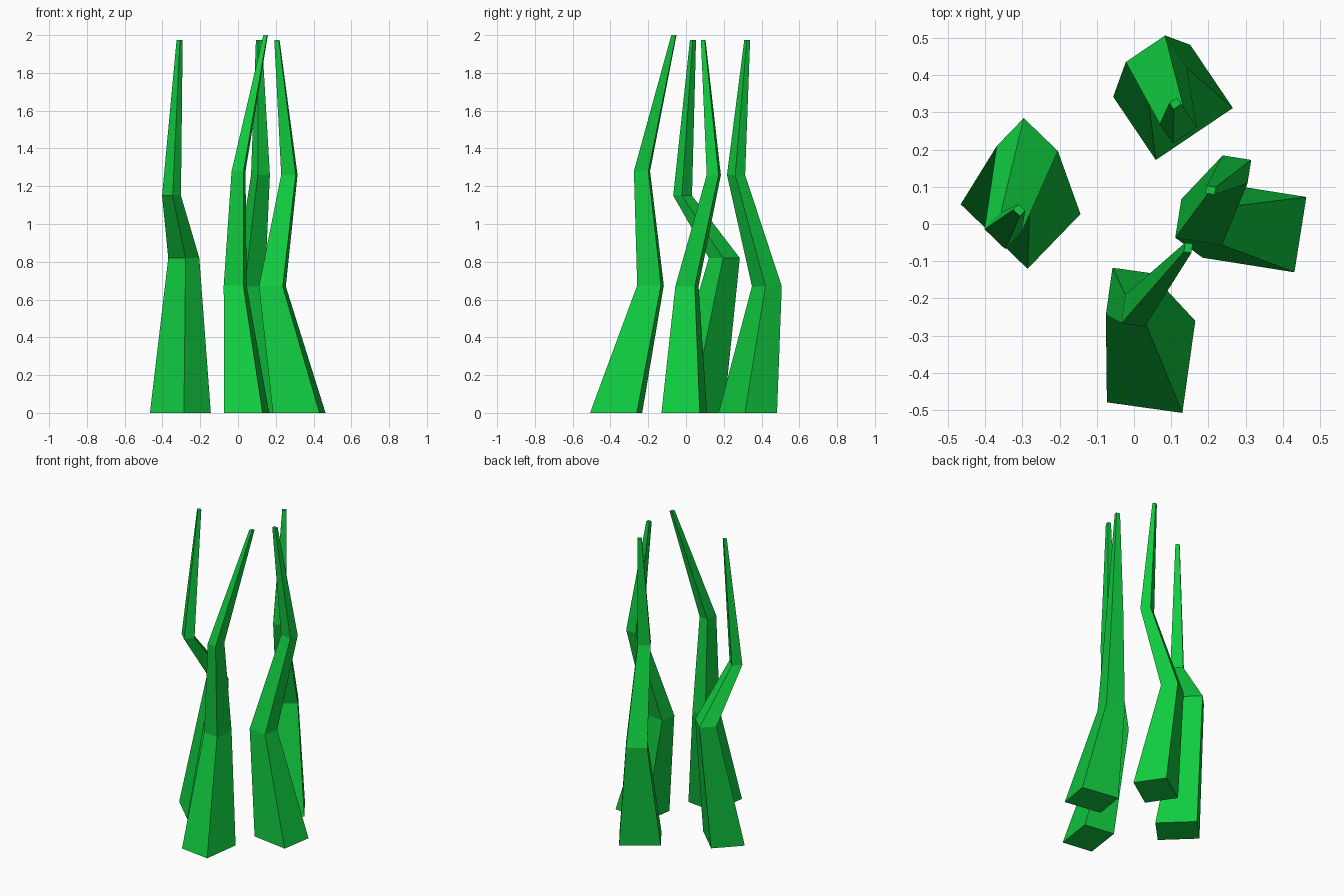
import bpy
import bmesh
from math import radians
from mathutils import Matrix, Vector

default_cube = bpy.data.objects.get("Cube")
if default_cube:
    bpy.data.objects.remove(default_cube, do_unlink=True)

# Single leaf green
GREEN = (0.005, 0.60, 0.05, 1.0)
leaf_green = bpy.data.materials.new("leaf_green")
leaf_green.use_nodes = True
leaf_green.diffuse_color = GREEN
shader = leaf_green.node_tree.nodes["Principled BSDF"]
shader.inputs["Base Color"].default_value = GREEN

# Every blade shares one rectangular section that shrinks towards the tip
LENGTH, WIDTH = 0.25, 0.205
TAPER = (1.0, 0.51, 0.31, 0.10)


def section(bm, centre, angle, scale):
    """Add one rectangular ring of vertices around a path point."""
    turn = Matrix.Rotation(radians(angle), 3, "Z")
    signs = ((-1, -1), (1, -1), (1, 1), (-1, 1))
    return [
        bm.verts.new(
            Vector(centre)
            + turn @ Vector((sx * LENGTH, sy * WIDTH, 0)) * scale / 2
        )
        for sx, sy in signs
    ]


def grass_blade(name, angle, path):
    """Loft a bent, tapering blade along its path."""
    bm = bmesh.new()
    rings = [section(bm, p, angle, s) for p, s in zip(path, TAPER)]
    for lower, upper in zip(rings, rings[1:]):
        for i in range(len(lower)):
            j = (i + 1) % len(lower)
            bm.faces.new((lower[i], lower[j], upper[j], upper[i]))
    bm.faces.new(reversed(rings[0]))
    bm.faces.new(rings[-1])
    bmesh.ops.recalc_face_normals(bm, faces=bm.faces[:])
    mesh = bpy.data.meshes.new(name)
    bm.to_mesh(mesh)
    bm.free()
    mesh.materials.append(leaf_green)
    blade = bpy.data.objects.new(name, mesh)
    bpy.context.collection.objects.link(blade)
    return blade


# Path points run from the ground to the tip
grass_blade("right_blade", -44, (
    (-0.305, 0.04, 0), (-0.287, 0.203, 0.82),
    (-0.352, -0.018, 1.15), (-0.309, 0.037, 1.975)))
grass_blade("back_blade", 34, (
    (0.105, 0.327, 0), (0.06, 0.428, 0.67),
    (0.119, 0.265, 1.26), (0.111, 0.324, 1.975)))
grass_blade("left_blade", -9, (
    (0.324, -0.009, 0), (0.182, 0.005, 0.67),
    (0.272, 0.147, 1.26), (0.206, 0.091, 1.975)))
grass_blade("front_blade", 82, (
    (0.046, -0.37, 0), (-0.015, -0.188, 0.675),
    (0.003, -0.233, 1.28), (0.146, -0.064, 2.0)))
